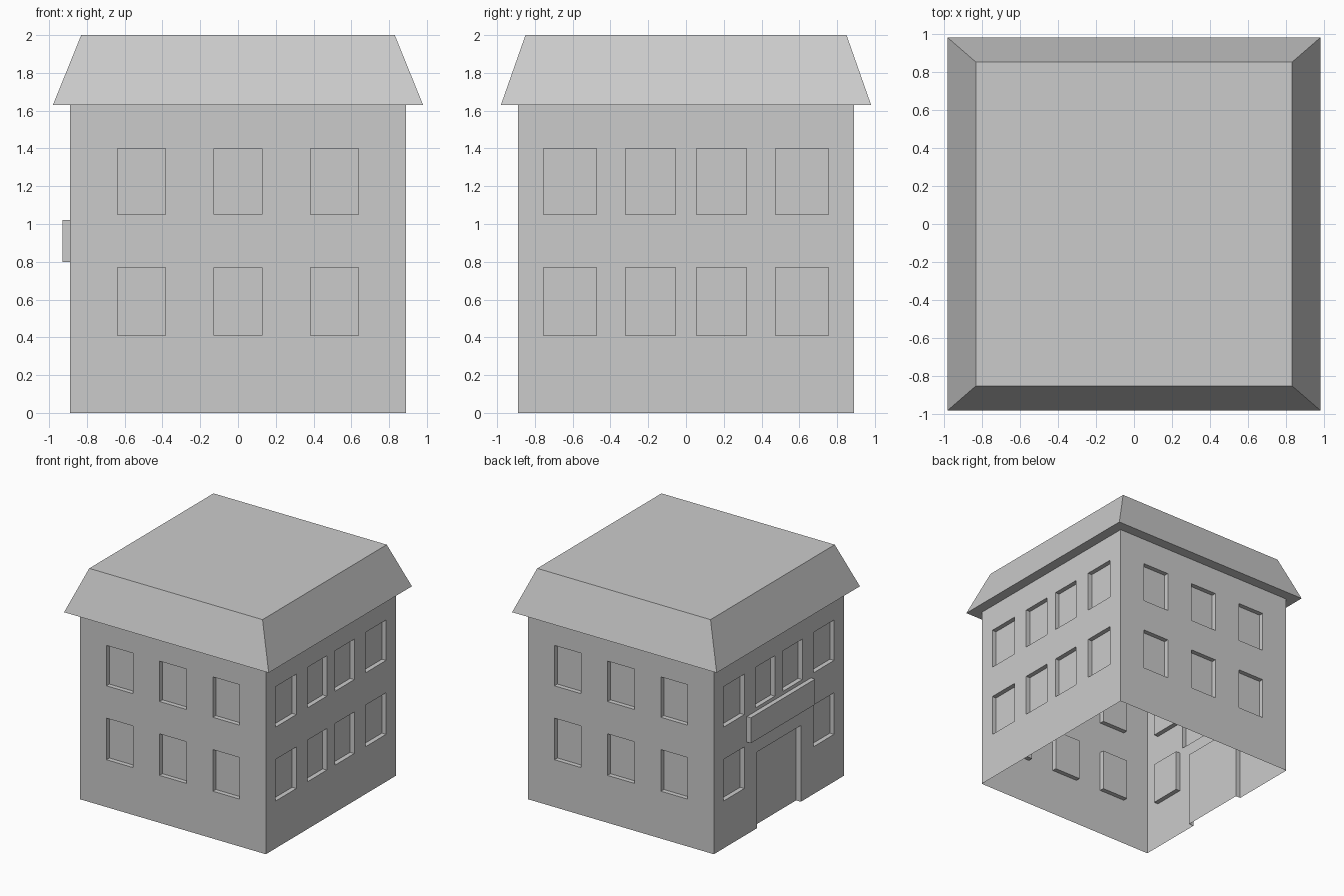
import bpy, bmesh
from math import radians
from mathutils import Matrix

if "Cube" in bpy.data.objects:
    bpy.data.objects.remove(bpy.data.objects["Cube"])

HALF, EAVE_Z, TOP_Z = 0.89, 1.63, 2.0
DEPTH = 0.04


def finish(name, bm):
    bmesh.ops.remove_doubles(bm, verts=bm.verts, dist=1e-5)
    mesh = bpy.data.meshes.new(name)
    bm.to_mesh(mesh)
    bm.free()
    obj = bpy.data.objects.new(name, mesh)
    bpy.context.collection.objects.link(obj)
    return obj


def wall(name, angle, openings):
    """Thin wall cut into cells; openings (u0, u1, v0, v1, depth) are pushed in or out."""
    bm = bmesh.new()
    rot = Matrix.Rotation(radians(angle), 3, 'Z')
    us = sorted({-HALF, HALF} | {u for o in openings for u in o[:2]})
    vs = sorted({0.0, EAVE_Z} | {v for o in openings for v in o[2:4]})

    def depth(i, j):
        u, v = (us[i] + us[i + 1]) / 2, (vs[j] + vs[j + 1]) / 2
        for u0, u1, v0, v1, d in openings:
            if u0 < u < u1 and v0 < v < v1:
                return d
        return 0.0

    def quad(*pts):
        bm.faces.new([bm.verts.new(rot @ Matrix.Translation((u, d - HALF, v)).translation)
                      for u, v, d in pts])

    for i in range(len(us) - 1):
        for j in range(len(vs) - 1):
            u0, u1, v0, v1, d = us[i], us[i + 1], vs[j], vs[j + 1], depth(i, j)
            quad((u0, v0, d), (u1, v0, d), (u1, v1, d), (u0, v1, d))
            # Jambs where the depth changes sideways
            if i and depth(i - 1, j) != d:
                a = depth(i - 1, j)
                quad((u0, v0, a), (u0, v0, d), (u0, v1, d), (u0, v1, a))
            # Sills and lintels where the depth changes upwards
            if j and depth(i, j - 1) != d:
                a = depth(i, j - 1)
                quad((u0, v0, a), (u1, v0, a), (u1, v0, d), (u0, v0, d))
    return finish(name, bm)


def windows(columns, rows):
    return [(u0, u1, v0, v1, DEPTH) for u0, u1 in columns for v0, v1 in rows]


# Window layout
LOWER, UPPER = (0.41, 0.77), (1.05, 1.40)
three = [(-0.637, -0.383), (-0.128, 0.128), (0.383, 0.637)]
outer = [(-0.755, -0.473), (0.473, 0.755)]
inner = [(-0.32, -0.055), (0.055, 0.32)]

# Plain walls
wall("front_wall", 0, windows(three, (LOWER, UPPER)))
wall("back_wall", 180, windows(three, (LOWER, UPPER)))
wall("right_wall", 90, windows(outer + inner, (LOWER, UPPER)))

# Entrance wall with doorway and raised panel above it
door = (-0.30, 0.30, 0.0, 0.66, 0.045)
panel = (-0.44, 0.44, 0.80, 1.02, -DEPTH)
wall("entrance_wall", -90, windows(outer, (LOWER, UPPER)) + windows(inner, (UPPER,)) + [door, panel])

# Roof: eave underside, sloped sides and flat top, lofted through three rings
bm = bmesh.new()
rings = [[bm.verts.new((sx * x, sy * y, z)) for sx, sy in ((-1, -1), (1, -1), (1, 1), (-1, 1))]
         for x, y, z in ((HALF, HALF, EAVE_Z), (0.98, 0.98, EAVE_Z), (0.83, 0.85, TOP_Z))]
for low, high in zip(rings, rings[1:]):
    for k in range(4):
        n = (k + 1) % 4
        bm.faces.new((low[k], low[n], high[n], high[k]))
bm.faces.new(rings[-1])
finish("roof", bm)
